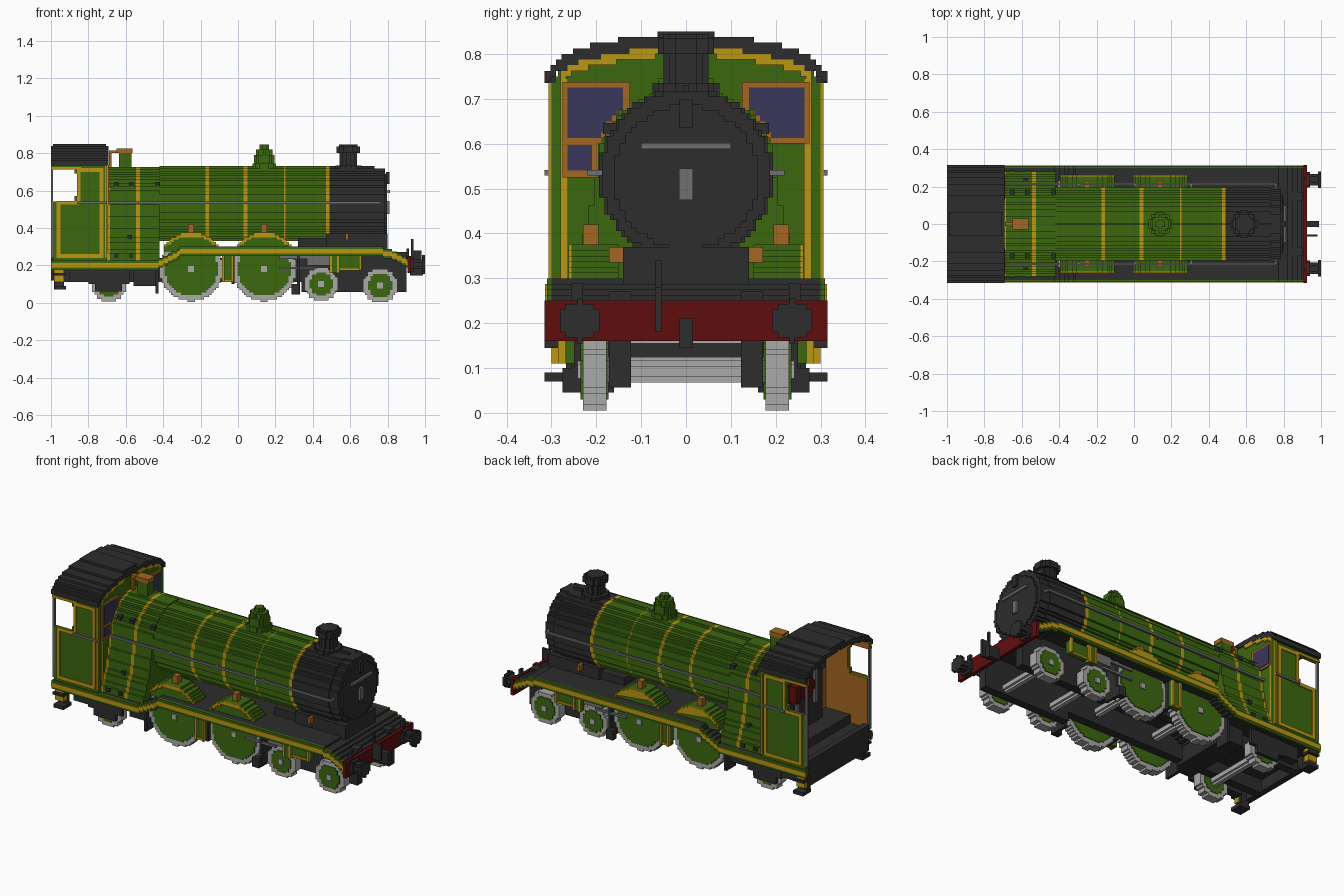
import bpy, bmesh, math
from mathutils import Vector

if "Cube" in bpy.data.objects:
    bpy.data.objects.remove(bpy.data.objects["Cube"])

V = 0.0125  # block size


def mat(name, r, g, b):
    m = bpy.data.materials.new(name)
    m.use_nodes = True
    m.diffuse_color = (r, g, b, 1)
    m.node_tree.nodes["Principled BSDF"].inputs["Base Color"].default_value = (r, g, b, 1)
    return m


GREEN = mat("green paint", 0.045, 0.135, 0.005)
YELLOW = mat("yellow lining", 0.50, 0.31, 0.006)
BLACK = mat("black iron", 0.026, 0.026, 0.026)
RED = mat("red beam", 0.115, 0.004, 0.004)
STEEL = mat("bright steel", 0.40, 0.40, 0.39)
GREY = mat("grey rail", 0.16, 0.16, 0.16)
BROWN = mat("brown brass", 0.36, 0.135, 0.015)
GLASS = mat("blue glass", 0.042, 0.038, 0.10)


# ---- helpers ----
def q(v):
    return round(v / V) * V


def table(*pts):
    """Piecewise linear function through the points."""
    def f(u):
        for (a, fa), (b, fb) in zip(pts, pts[1:]):
            if u <= b:
                return fa + (fb - fa) * max(0, (u - a) / (b - a))
        return pts[-1][1]
    return f


def band(top, bottom, u0, u1):
    """Stepped outline between two height functions."""
    n = max(1, round((u1 - u0) / V))
    w = (u1 - u0) / n
    hi, lo = [], []
    for i in range(n):
        a, b = u0 + i * w, u0 + (i + 1) * w
        for f, line in ((top, hi), (bottom, lo)):
            h = q(f((a + b) / 2))
            if line and abs(line[-1][1] - h) < 1e-6:
                line[-1] = (b, h)
            else:
                line += [(a, h), (b, h)]
    return lo + hi[::-1]


def circle(cu, cv, r):
    def f(u):
        return max(V, math.sqrt(max(0, r * r - u * u)))
    return [(cu + u, cv + v) for u, v in band(f, lambda u: -f(u), -r, r)]


def rect(u0, u1, v0, v1):
    return [(u0, v0), (u1, v0), (u1, v1), (u0, v1)]


def part(name, material, prisms, mirror=False):
    """One object from (axis, outline, from, to) prisms, optionally on both sides."""
    bm = bmesh.new()
    for side in ((1, -1) if mirror else (1,)):
        for axis, pts, a, b in prisms:
            def at(u, v, w):
                p = {"x": (w, u, v), "y": (u, w, v), "z": (u, v, w)}[axis]
                return Vector((p[0], p[1] * side, p[2]))
            ends = [[bm.verts.new(at(u, v, w)) for u, v in pts] for w in (a, b)]
            bm.faces.new(ends[0])
            bm.faces.new(ends[1][::-1])
            for i in range(len(pts)):
                j = (i + 1) % len(pts)
                bm.faces.new((ends[0][i], ends[1][i], ends[1][j], ends[0][j]))
    bmesh.ops.recalc_face_normals(bm, faces=bm.faces)
    me = bpy.data.meshes.new(name)
    bm.to_mesh(me)
    bm.free()
    me.materials.append(material)
    ob = bpy.data.objects.new(name, me)
    bpy.context.collection.objects.link(ob)
    return ob


def box(x0, x1, y0, y1, z0, z1):
    return ("y", rect(x0, x1, z0, z1), y0, y1)


# ---- boiler, firebox and smokebox, with flush lining bands ----
BZ = 0.53
barrel = circle(0, BZ, 0.194)
flare = table((0, BZ), (0.20, BZ), (0.215, 0.45), (0.235, 0.35), (0.28, 0.25))
shell = band(lambda y: BZ + math.sqrt(0.2 ** 2 - y * y) - 0.006 if abs(y) < 0.195 else flare(abs(y)),
             lambda y: 0.2125, -0.28, 0.28)


def segments(profile, cuts):
    return [("x", profile, a, b) for a, b in cuts]


part("firebox", GREEN, segments(shell, [(-0.685, -0.545), (-0.525, -0.42)]))
part("firebox_bands", YELLOW, segments(shell, [(-0.70, -0.685), (-0.545, -0.525)]))
part("boiler", GREEN, segments(barrel, [(-0.42, -0.175), (-0.155, 0.03), (0.05, 0.247), (0.253, 0.47)]))
part("boiler_bands", YELLOW, segments(barrel, [(-0.175, -0.155), (0.03, 0.05), (0.247, 0.253), (0.47, 0.49)]))
part("smokebox", BLACK, segments(barrel, [(0.49, 0.73)]) + [
    ("x", circle(0, BZ, 0.1875), 0.73, 0.785), ("x", circle(0, 0.525, 0.16), 0.785, 0.797),
    box(0.79, 0.81, -0.016, 0.016, 0.635, 0.70)])
part("smokebox_saddle", BLACK, [box(0.47, 0.80, -0.14, 0.14, 0.25, 0.37), box(0.32, 0.48, -0.12, 0.12, 0.28, 0.345)])
part("door_handles", GREY, [box(0.80, 0.812, -0.10, 0.10, 0.588, 0.602), box(0.797, 0.81, -0.016, 0.016, 0.475, 0.545)])
part("firebox_plugs", BLACK, [box(x - 0.012, x + 0.012, 0.14, 0.185, 0.622, 0.646) for x in (-0.65, -0.57, -0.43)]
     + [box(x - 0.012, x + 0.012, 0.2, y, z - 0.012, z + 0.012)
        for x, z, y in ((-0.58, 0.35, 0.245), (-0.65, 0.25, 0.288), (-0.57, 0.25, 0.288))], True)

# ---- boiler fittings ----
part("dome", GREEN, [("z", circle(0.14, 0, r), a, b) for r, a, b in
                     ((0.0625, 0.69, 0.745), (0.055, 0.745, 0.79), (0.045, 0.79, 0.82), (0.025, 0.82, 0.845))])
part("chimney", BLACK, [("z", circle(0.59, 0, r), a, b) for r, a, b in
                        ((0.07, 0.69, 0.735), (0.047, 0.735, 0.80), (0.0625, 0.80, 0.835), (0.05, 0.835, 0.845))])
part("valve_base", GREEN, [box(-0.635, -0.57, -0.03, 0.03, 0.70, 0.80)])
part("valve_and_whistle", BROWN, [box(-0.65, -0.565, -0.03, 0.03, 0.80, 0.825),
                                  box(-0.69, -0.65, -0.012, 0.012, 0.80, 0.815), box(-0.69, -0.677, -0.012, 0.012, 0.72, 0.80)])
part("boiler_handrail", GREY, [box(-0.70, 0.765, 0.208, 0.22, 0.529, 0.541)]
     + [box(x, x + 0.012, 0.18, 0.215, 0.529, 0.541) for x in (-0.3, 0.0, 0.3, 0.753)], True)
part("cab_handrail", GREY, [box(-0.86, -0.70, 0.306, 0.315, 0.529, 0.541)], True)

# ---- running plate and its lined edge ----
run = table((-1, 0.225), (-0.44, 0.225), (-0.38, 0.25), (-0.30, 0.30), (0.76, 0.30), (0.84, 0.275), (0.91, 0.2375))


def strip(up, down, x0=-1, x1=0.912):
    return band(lambda x: run(x) - up * V, lambda x: run(x) - down * V, x0, x1)


part("running_plate", BLACK, [("y", strip(0, 3), -0.30, 0.30)])
part("plate_edge", GREEN, [("y", strip(0, 4), 0.295, 0.31)], True)
part("plate_edge_lining", YELLOW, [("y", strip(1, 3), 0.31, 0.314)], True)

# ---- driving wheel splashers ----
for name, cx in (("rear", -0.25), ("front", 0.14)):
    arc = lambda x, r=0.19: 0.1875 + math.sqrt(max(0, r * r - (x - cx) ** 2))
    part(name + "_splasher", GREEN, [("y", band(arc, lambda x: 0.275, cx - 0.145, cx + 0.145), 0.15, 0.255)], True)
    part(name + "_splasher_lining", YELLOW,
         [("y", band(arc, lambda x: max(0.2875, arc(x) - 0.0225), cx - 0.145, cx + 0.145), 0.255, 0.262)], True)
    part(name + "_oil_box", BROWN, [box(cx - 0.016, cx + 0.016, 0.195, 0.23, 0.37, 0.42)], True)
part("smokebox_oil_box", BROWN, [box(0.575, 0.592, 0.14, 0.172, 0.335, 0.37)], True)

# ---- wheels and axles ----
for name, x, z, r in (("trailing_wheel", -0.69, 0.095, 0.09), ("rear_driver", -0.25, 0.18, 0.17),
                      ("front_driver", 0.14, 0.18, 0.17), ("rear_bogie_wheel", 0.445, 0.10, 0.09),
                      ("front_bogie_wheel", 0.76, 0.0925, 0.0925)):
    part(name + "_tyres", STEEL, [("y", circle(x, z, r), 0.177, 0.23)], True)
    part(name + "_discs", GREEN, [("y", circle(x, z, r - 0.027), 0.173, 0.235)], True)
    part(name + "_hubs", STEEL, [box(x - 0.016, x + 0.016, 0.23, 0.242, z - 0.016, z + 0.016)], True)
    part(name + "_axle", STEEL, [("y", circle(x, z, 0.025), -0.18, 0.18)])

# ---- frames and underside gear ----
part("main_frames", BLACK, [box(-0.98, 0.36, 0.123, 0.172, 0.11, 0.24), box(0.34, 0.90, 0.123, 0.172, 0.057, 0.27)], True)
part("ash_pan", BLACK, [box(-0.56, -0.43, -0.21, 0.21, 0.09, 0.21)])
part("trailing_axle_guards", BLACK, [box(-0.80, -0.58, 0.236, 0.255, 0.10, 0.20), box(-0.765, -0.62, 0.236, 0.255, 0.06, 0.10),
                                     box(-0.90, -0.80, 0.20, 0.25, 0.11, 0.20)], True)
part("brake_hangers", BLACK, [box(x, x + 0.016, 0.16, 0.25, z, 0.26) for x, z in
                              ((-0.44, 0.05), (-0.035, 0.10), (0.315, 0.045))] + [box(0.285, 0.33, 0.24, 0.275, 0.045, 0.10)], True)
part("cylinder_rods", GREY, [box(0.37, 0.50, 0.20, 0.255, 0.20, 0.255), box(0.22, 0.38, 0.236, 0.25, 0.235, 0.25),
                             box(0.22, 0.42, 0.236, 0.25, 0.18, 0.192)], True)
part("side_brackets", GREEN, [box(-0.085, -0.025, 0.24, 0.27, 0.11, 0.27), box(0.49, 0.54, 0.25, 0.28, 0.16, 0.275),
                              box(0.54, 0.66, 0.24, 0.27, 0.175, 0.25)], True)
part("bracket_lining", YELLOW, [box(x, x + 0.012, 0.268, 0.285, z, 0.27) for x, z in
                                ((-0.085, 0.11), (-0.037, 0.11), (0.49, 0.16), (0.53, 0.16), (0.648, 0.175))]
     + [box(0.54, 0.66, 0.268, 0.276, 0.172, 0.184), box(-0.085, -0.025, 0.268, 0.276, 0.11, 0.122)], True)
part("cab_step_plates", YELLOW, [box(-0.985, -0.93, 0.265, 0.30, 0.11, 0.19)], True)
part("cab_step_treads", BLACK, [box(-0.985, -0.92, 0.24, 0.315, 0.07, 0.09), box(-0.985, -0.93, 0.245, 0.268, 0.08, 0.20),
                                box(-0.99, -0.92, 0.26, 0.315, 0.145, 0.16)], True)

# ---- cab ----
roof = table((0, 0.85), (0.105, 0.84), (0.19, 0.825), (0.245, 0.81), (0.28, 0.79), (0.295, 0.775), (0.315, 0.755))
under = lambda y: roof(abs(y)) - 0.03
part("cab_roof", BLACK, [("x", band(lambda y: roof(abs(y)), under, -0.315, 0.315), -0.99, -0.705)]
     + [("x", band(lambda y: min(0.8375, roof(abs(y))), under, -0.315, 0.315), a, a + 0.012) for a in (-1.0, -0.705)])
part("roof_eaves", BLACK, [box(-1, -0.70, 0.29, 0.315, 0.735, 0.755)], True)
part("cab_front", GREEN, [("x", band(under, lambda y: 0.225, -0.298, 0.298), -0.715, -0.70)])
part("cab_front_lining", YELLOW, [("x", rect(0.263, 0.28, 0.24, 0.745), -0.70, -0.694),
                                  ("x", band(lambda y: under(y) - 0.0, lambda y: under(y) - 0.02, 0.055, 0.28), -0.70, -0.694)], True)
sill = lambda y: max(0.6, 0.53 + math.sqrt(max(0, 0.20 ** 2 - y * y)))
part("window_frames", BROWN, [("x", band(lambda y: 0.7375, sill, 0.125, 0.275), -0.722, -0.690)], True)
part("window_glass", GLASS, [("x", band(lambda y: 0.725, lambda y: sill(y) + 0.0125, 0.14, 0.264), -0.725, -0.687)], True)
part("low_window_frame", BROWN, [("x", rect(-0.275, -0.195, 0.525, 0.605), -0.72, -0.690)])
part("low_window_glass", GLASS, [("x", rect(-0.264, -0.21, 0.54, 0.597), -0.725, -0.687)])
part("front_steps", BROWN, [("x", rect(0.195, 0.225, 0.395, 0.42), -0.70, -0.69)], True)


def side_wall(y0, y1):
    return [box(-0.86, -0.70, y0, y1, 0.22, 0.75), box(-0.99, -0.86, y0, y1, 0.22, 0.54),
            box(-1.0, -0.86, y0, y1, 0.715, 0.75), box(-0.875, -0.86, y0, y1, 0.54, 0.57),
            box(-0.875, -0.86, y0, y1, 0.69, 0.715)]


part("cab_sides", GREEN, side_wall(0.285, 0.30), True)
part("cab_inner_panels", BROWN, side_wall(0.277, 0.285), True)
part("cab_inner_front", BROWN, [("x", rect(-0.277, 0.277, 0.24, 0.60), -0.72, -0.715)])
part("cab_side_lining", YELLOW, [box(*c[:2], 0.30, 0.306, *c[2:]) for c in (
    (-0.97, -0.95, 0.24, 0.54), (-0.97, -0.72, 0.24, 0.26), (-0.74, -0.72, 0.24, 0.72), (-0.86, -0.72, 0.70, 0.72),
    (-1.0, -0.84, 0.712, 0.726), (-0.97, -0.85, 0.525, 0.545), (-0.86, -0.843, 0.54, 0.72), (-0.712, -0.70, 0.24, 0.735))], True)
part("cab_posts", GREY, [box(-1.0, -0.988, 0.285, 0.30, 0.24, 0.75)], True)
part("cab_floor", BLACK, [box(-0.99, -0.70, -0.285, 0.285, 0.20, 0.25), box(-1.0, -0.965, -0.28, 0.28, 0.12, 0.27),
                          box(-0.88, -0.72, -0.277, 0.277, 0.25, 0.30)])
part("backhead", BLACK, [("x", band(lambda y: BZ + math.sqrt(0.17 ** 2 - y * y), lambda y: 0.25, -0.165, 0.165), -0.775, -0.715)])
part("control_wheel", RED, [("x", circle(0, 0.54, 0.06), -0.80, -0.775), box(-0.82, -0.775, 0.10, 0.14, 0.50, 0.60)])
part("cab_gauges", GREY, [box(-0.79, -0.77, y - 0.012, y + 0.012, 0.42, 0.62) for y in (-0.09, 0.08)])

# ---- front beam, buffers and coupling ----
part("buffer_beam", RED, [box(0.905, 0.925, -0.315, 0.315, 0.16, 0.25)])
part("buffers", BLACK, [("x", circle(0.237, 0.205, 0.03), 0.92, 0.985), ("x", circle(0.237, 0.205, 0.044), 0.985, 1.0),
                        ("x", circle(0.237, 0.205, 0.042), 0.925, 0.94)], True)
part("coupling", BLACK, [box(0.92, 0.99, -0.016, 0.016, 0.145, 0.21), box(0.925, 0.98, -0.068, -0.055, 0.18, 0.28),
                         box(0.925, 0.937, -0.068, -0.055, 0.18, 0.34)])
part("lamp_irons", BLACK, [box(0.90, 0.915, 0.23, 0.255, 0.23, 0.29)], True)
